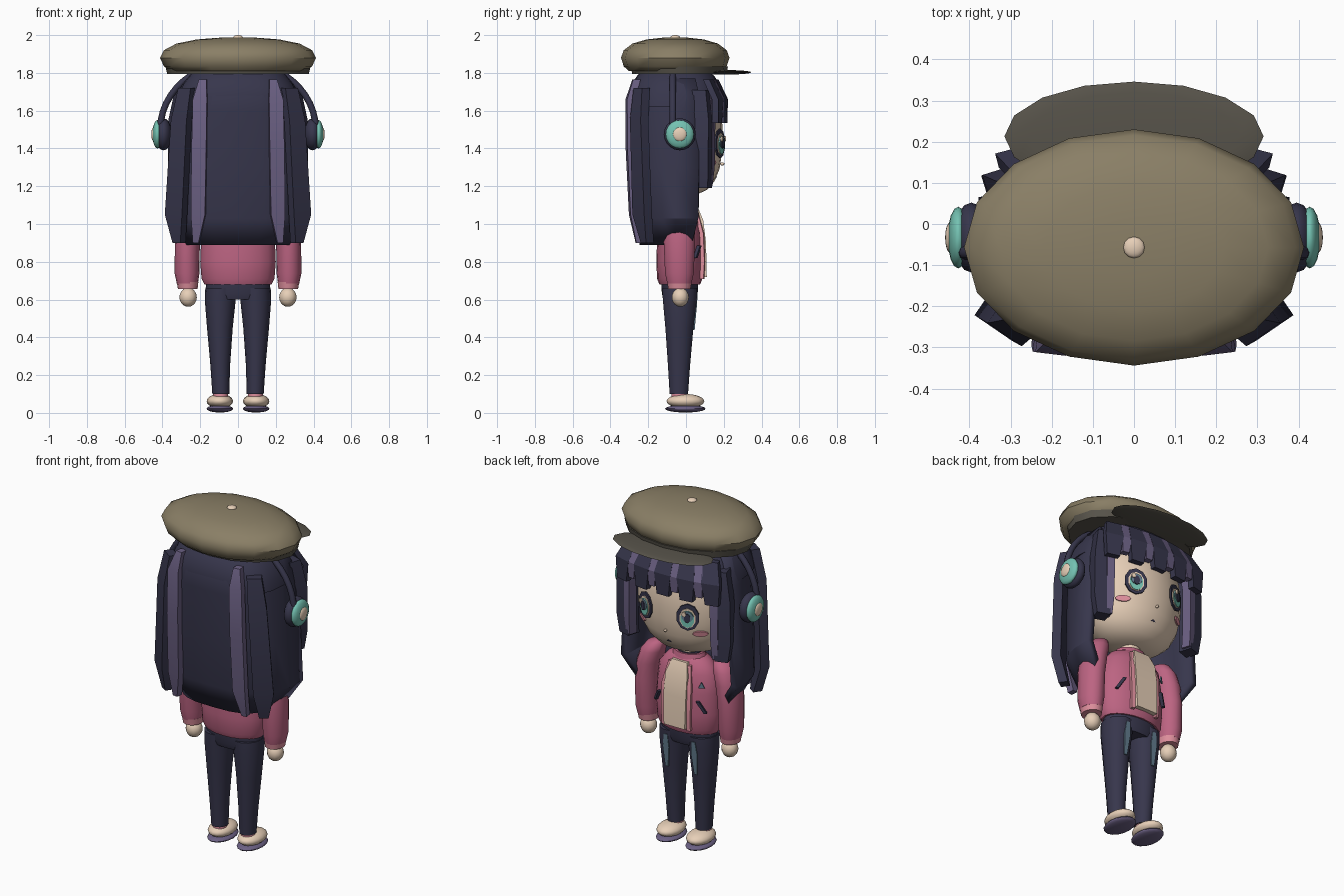
import bpy, bmesh
from math import sin, cos, pi, radians, copysign
from mathutils import Matrix, Vector

if "Cube" in bpy.data.objects:
    bpy.data.objects.remove(bpy.data.objects["Cube"], do_unlink=True)


def material(name, hexcode):
    rgb = [int(hexcode[i:i + 2], 16) / 255 for i in (0, 2, 4)]
    col = [((c + 0.055) / 1.055) ** 2.4 for c in rgb] + [1]
    m = bpy.data.materials.new(name)
    m.use_nodes = True
    m.diffuse_color = col
    m.node_tree.nodes["Principled BSDF"].inputs["Base Color"].default_value = col
    return m


OLIVE = material("olive_cloth", "8A7F66")
BRIM = material("dark_brim", "57534A")
DARK = material("midnight_hair", "37364C")
VIOLET = material("violet_streak", "6B6083")
TEAL = material("teal", "74C2B2")
PINK = material("rose_jacket", "BC6482")
BLUSH = material("light_pink", "DD8E9C")
SKIN = material("cream_skin", "EAD2BA")
DENIM = material("faded_denim", "647E90")


def finish(name, bm, mat, angle=40):
    bmesh.ops.recalc_face_normals(bm, faces=bm.faces)
    me = bpy.data.meshes.new(name)
    bm.to_mesh(me)
    bm.free()
    me.materials.append(mat)
    ob = bpy.data.objects.new(name, me)
    bpy.context.collection.objects.link(ob)
    bpy.ops.object.select_all(action='DESELECT')
    ob.select_set(True)
    bpy.context.view_layer.objects.active = ob
    if angle:
        bpy.ops.object.shade_smooth_by_angle(angle=radians(angle))
    return ob


def spow(v, p):
    return copysign(abs(v) ** p, v)


def skin_rows(bm, rows, closed, caps):
    """Bridge rows of points into a surface."""
    vs = [[bm.verts.new(p) for p in row] for row in rows]
    n = len(vs[0])
    for a, b in zip(vs, vs[1:]):
        for i in range(n if closed else n - 1):
            j = (i + 1) % n
            bm.faces.new((a[i], a[j], b[j], b[i]))
    if caps:
        bm.faces.new(vs[0])
        bm.faces.new(vs[-1])


def rings(name, mat, layers, n=16, p=1.0, angle=40):
    """Loft of ellipses; each layer is z, centre x, centre y, radius x, radius y."""
    bm = bmesh.new()
    rows = []
    for z, cx, cy, rx, ry in layers:
        ts = [2 * pi * i / n for i in range(n)]
        rows.append([(cx + rx * spow(cos(t), p), cy + ry * spow(sin(t), p), z) for t in ts])
    skin_rows(bm, rows, True, True)
    return finish(name, bm, mat, angle)


def ball(name, mat, c, r, n=16):
    bm = bmesh.new()
    bmesh.ops.create_uvsphere(bm, u_segments=n, v_segments=10, radius=1,
                              matrix=Matrix.Translation(c) @ Matrix.Diagonal((*r, 1)))
    return finish(name, bm, mat, 60)


def strand(name, mat, path, depth, yaw=0.0):
    """Flat lock with a box section; each path point is x, y, z, width."""
    bm = bmesh.new()
    side = Vector((cos(yaw), sin(yaw), 0))
    out = Vector((-sin(yaw), cos(yaw), 0)) * depth / 2
    rows = []
    for x, y, z, w in path:
        c, s = Vector((x, y, z)), side * w / 2
        rows.append([c - s - out, c + s - out, c + s + out, c - s + out])
    skin_rows(bm, rows, True, True)
    return finish(name, bm, mat, 25)


def disc(name, mat, c, rx, rz, yaw=0.0, pitch=0.0, depth=0.008, n=12):
    """Thin oval plate facing +y, turned by yaw and pitch."""
    bm = bmesh.new()
    m = (Matrix.Translation(c) @ Matrix.Rotation(yaw, 4, 'Z') @ Matrix.Rotation(pitch, 4, 'X')
         @ Matrix.Diagonal((rx, 1, rz, 1)) @ Matrix.Rotation(pi / 2, 4, 'X'))
    bmesh.ops.create_cone(bm, cap_ends=True, segments=n, radius1=1, radius2=1, depth=depth, matrix=m)
    return finish(name, bm, mat, 30)


# Cap: crown, band, brim and button
HY = -0.057
rings("cap_crown", OLIVE, [(z, 0, HY, 0.413 * k, 0.287 * k) for z, k in
      ((1.81, .86), (1.835, .95), (1.88, 1), (1.92, .95), (1.955, .79), (1.977, .53), (1.986, .25), (1.988, .03))])
rings("cap_band", BRIM, [(1.795, 0, -0.035, .375, .25), (1.835, 0, -0.035, .385, .257)])
ball("cap_brim", BRIM, (0, 0.213, 1.803), (0.315, 0.133, 0.012))
ball("cap_button", SKIN, (0, HY, 1.988), (0.026, 0.026, 0.012), 12)

# Head and neck
rings("head", SKIN, [(z, 0, -0.03, .295 * k, .225 * k) for z, k in
      ((1.15, .1), (1.155, .38), (1.18, .62), (1.225, .8), (1.29, .92), (1.38, .985),
       (1.46, 1), (1.56, .98), (1.65, .86), (1.72, .6), (1.75, .1))], 24, angle=60)
rings("neck", SKIN, [(1.06, 0, -0.03, .055, .05), (1.2, 0, -0.03, .055, .05)], 12)

# Hair: crown and open-fronted back shell
rings("hair_crown", DARK, [(z, 0, -0.055, rx, ry) for z, rx, ry in
      ((1.62, .335, .252), (1.68, .325, .25), (1.74, .295, .235), (1.79, .255, .2), (1.83, .2, .15))], 24, .75)
bm = bmesh.new()
rows = []
for z, rx, back, front in ((.89, .29, -.245, .03), (1.03, .378, -.275, .065), (1.3, .362, -.295, .068),
                           (1.6, .338, -.308, .07), (1.68, .322, -.305, .07), (1.77, .28, -.265, .05)):
    ts = [pi * i / 14 for i in range(15)]
    rows.append([(rx * spow(cos(t), .65), front - (front - back) * sin(t) ** .7, z) for t in ts])
skin_rows(bm, rows, False, False)
shell = finish("hair_back_shell", bm, DARK, 30)
mod = shell.modifiers.new("thickness", 'SOLIDIFY')
mod.thickness, mod.offset = 0.04, 0
mod.offset = -1 if shell.data.polygons[len(shell.data.polygons) // 2].normal.y < 0 else 1

# Fringe: broad dark locks with narrow violet ones between
for i in range(-4, 5):
    x = i * 0.072
    y = 0.205 - 0.45 * x * x
    dark = i % 2 == 0
    w = 0.105 if dark else 0.055
    tip = 1.535 if dark else 1.57
    strand("fringe_lock", DARK if dark else VIOLET,
           [(x * .86, y - .05, 1.765, w * .8), (x * .98, y, 1.66, w), (x, y - .004, tip, w * .72)],
           0.035, -0.9 * x)

for s in (1, -1):
    tag = "left" if s > 0 else "right"
    # Side locks, back streaks and rear corner locks
    strand(tag + "_side_lock", DARK, [(s * .285, .08, 1.71, .08), (s * .31, .098, 1.55, .1),
           (s * .312, .095, 1.3, .1), (s * .305, .09, 1.19, .075)], 0.075, -s * .3)
    strand(tag + "_side_streak", VIOLET, [(s * .258, .11, 1.68, .03), (s * .275, .125, 1.55, .045),
           (s * .277, .122, 1.3, .042), (s * .275, .112, 1.2, .03)], 0.05, -s * .3)
    strand(tag + "_back_streak", VIOLET, [(s * .185, -.262, 1.765, .04), (s * .2, -.296, 1.66, .075),
           (s * .205, -.295, 1.4, .078), (s * .21, -.278, 1.05, .075), (s * .222, -.245, .9, .03)], 0.04, s * .12)
    strand(tag + "_rear_lock", DARK, [(s * .27, -.235, 1.72, .08), (s * .3, -.248, 1.55, .1),
           (s * .328, -.232, 1.05, .11), (s * .312, -.205, .9, .05)], 0.05, s * .6)

    # Headphone cup
    for part, mat, x, r, d in (("cup_pad", DARK, .395, .085, .045), ("cup_rim", TEAL, .427, .075, .026),
                               ("cup_centre", SKIN, .447, .037, .012)):
        ball(tag + "_" + part, mat, (s * x, -.033, 1.475), (d, r, r))

    # Eye, built as stacked plates
    yaw = -s * 0.4
    for k, (part, mat, dx, dz, rx, rz) in enumerate((
            ("lash", DARK, 0, 0, .064, .078), ("white", SKIN, 0, -.004, .046, .058),
            ("iris", TEAL, 0, -.008, .038, .05), ("iris_shade", DENIM, 0, .008, .032, .032),
            ("pupil", DARK, 0, 0, .017, .027), ("glint", SKIN, .018, .024, .011, .014))):
        push = 0.004 * k
        disc(tag + "_eye_" + part, mat,
             (s * .137 + dx * cos(yaw) - push * sin(yaw), .179 + dx * sin(yaw) + push * cos(yaw), 1.427 + dz),
             rx, rz, yaw, n=10)
    disc(tag + "_cheek", BLUSH, (s * .188, .133, 1.325), .042, .017, -s * .62, -.18)

    # Sleeve, cuff and hand
    rings(tag + "_sleeve", PINK, [(z, s * x, -.035, rx, ry) for z, x, rx, ry in
          ((.685, .268, .056, .066), (.74, .27, .066, .078), (.9, .268, .066, .085), (1.0, .255, .068, .085),
           (1.07, .235, .065, .078), (1.115, .215, .048, .055), (1.13, .205, .012, .015))], 14, angle=60)
    rings(tag + "_cuff", BLUSH, [(.655, s * .266, -.035, .052, .06), (.692, s * .267, -.035, .057, .067)], 14)
    ball(tag + "_hand", SKIN, (s * .264, -.03, .612), (.046, .045, .05), 12)

    # Jacket pocket and open edge
    strand(tag + "_pocket", DARK, [(s * .125, .07, .885, .018), (s * .16, .048, .82, .018)], 0.02, -s * .5)
    strand(tag + "_jacket_edge", BLUSH, [(s * .06, .052, 1.075, .022), (s * .083, .084, .95, .022),
           (s * .082, .09, .8, .022), (s * .08, .085, .71, .022)], 0.02, -s * .2)

    # Leg, faded patch, sock and shoe
    rings(tag + "_leg", DARK, [(z, s * x, y, rx, ry) for z, x, y, rx, ry in
          ((.1, .091, -.038, .045, .05), (.25, .094, -.037, .052, .06), (.45, .096, -.035, .068, .076),
           (.6, .094, -.033, .082, .092), (.66, .09, -.033, .083, .095))], 14)
    strand(tag + "_faded_patch", DENIM, [(s * .09, .056, .635, .022), (s * .092, .051, .56, .04),
           (s * .094, .04, .44, .018)], 0.012)
    rings(tag + "_sock", BLUSH, [(.07, s * .092, -.035, .04, .043), (.112, s * .092, -.035, .04, .043)], 12)
    ball(tag + "_shoe", SKIN, (s * .096, -.003, .062), (.07, .1, .038))
    ball(tag + "_sole", VIOLET, (s * .096, -.003, .022), (.07, .107, .02))

# Nose and mouth
ball("nose", SKIN, (0, .192, 1.318), (.008, .012, .008), 8)
disc("mouth", DARK, (0, .157, 1.246), .017, .008, 0, -.45, n=3)

# Headphone band
cu = bpy.data.curves.new("headphone_band", 'CURVE')
cu.dimensions, cu.bevel_depth, cu.bevel_resolution = '3D', 0.017, 2
sp = cu.splines.new('POLY')
sp.points.add(24)
for i, pt in enumerate(sp.points):
    t = pi * i / 24
    pt.co = (.412 * cos(t), -.07, 1.5 + .36 * sin(t), 1)
cu.materials.append(DARK)
bpy.context.collection.objects.link(bpy.data.objects.new("headphone_band", cu))

# Jacket body, collar, shirt front and badge
rings("jacket_body", PINK, [(z, 0, -.033, rx, ry) for z, rx, ry in
      ((.68, .178, .108), (.71, .193, .12), (.8, .2, .124), (.92, .195, .12), (1.03, .18, .106),
       (1.09, .13, .082), (1.115, .075, .06))], 20)
rings("jacket_collar", PINK, [(1.085, 0, -.033, .105, .08), (1.125, 0, -.033, .088, .07)], 16)
rings("collar_lining", DARK, [(1.11, 0, -.033, .074, .06), (1.128, 0, -.033, .074, .06)], 16)
strand("shirt_front", SKIN, [(0, .048, 1.09, .1), (0, .077, 1.02, .14), (0, .092, .9, .145),
                             (0, .096, .72, .135)], 0.028)
disc("badge", DENIM, (-.14, .056, .975), .02, .024, .55, n=3)

# Trouser hips
rings("hips", DARK, [(.6, 0, -.033, .165, .085), (.63, 0, -.033, .174, .096), (.69, 0, -.033, .168, .1)], 18)
